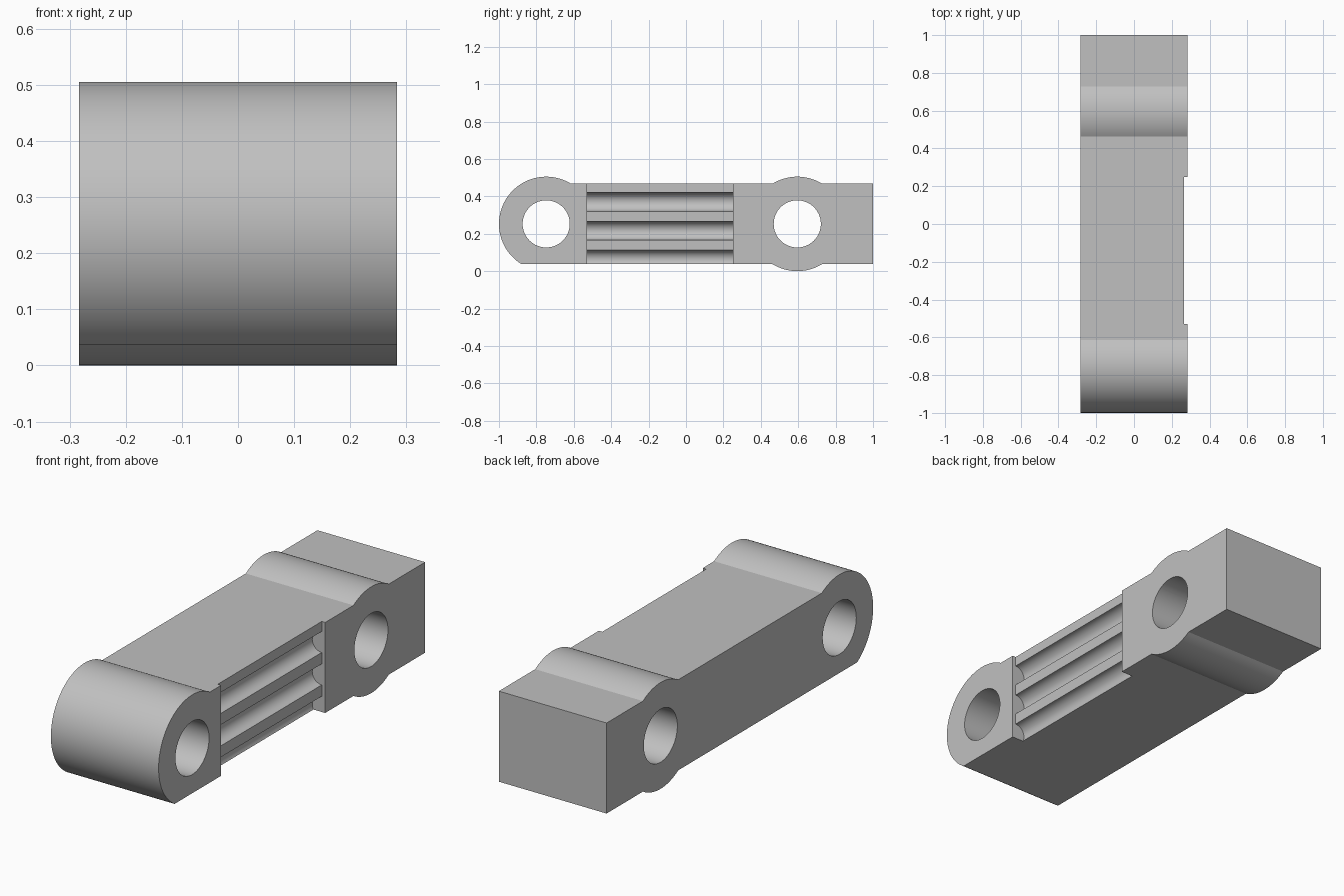
import bpy, bmesh
from math import sin, cos, radians, degrees, asin, sqrt

cube = bpy.data.objects.get("Cube")
if cube:
    bpy.data.objects.remove(cube, do_unlink=True)

HALF_W = 0.283
MID_Z = 0.2525
BOSS_R = 0.2525
HOLE_R = 0.126
FRONT_Y, REAR_Y = -0.7475, 0.595
BAR_H = 0.215          # half height of the flat bar
FACE_X = 0.265         # level of the recessed panel

grey = bpy.data.materials.new("plain grey")
grey.use_nodes = True
colour = (0.53, 0.53, 0.53, 1)
grey.diffuse_color = colour
grey.node_tree.nodes["Principled BSDF"].inputs["Base Color"].default_value = colour


def arc(cu, cv, r, start, end, steps):
    """Points along an arc, angles in degrees."""
    angles = [radians(start + (end - start) * i / steps) for i in range(steps + 1)]
    return [(cu + r * cos(a), cv + r * sin(a)) for a in angles]


def prism(name, points, axis, low, high):
    """Extrude a closed profile along x (profile in y, z) or y (profile in x, z)."""
    place = (lambda u, v, t: (t, u, v)) if axis == "x" else (lambda u, v, t: (u, t, v))
    bm = bmesh.new()
    ends = [[bm.verts.new(place(u, v, t)) for u, v in points] for t in (low, high)]
    bm.faces.new(ends[0])
    bm.faces.new(ends[1])
    n = len(points)
    for i in range(n):
        j = (i + 1) % n
        bm.faces.new((ends[0][i], ends[0][j], ends[1][j], ends[1][i]))
    bmesh.ops.recalc_face_normals(bm, faces=bm.faces)
    mesh = bpy.data.meshes.new(name)
    bm.to_mesh(mesh)
    bm.free()
    obj = bpy.data.objects.new(name, mesh)
    bpy.context.collection.objects.link(obj)
    return obj


def cut(target, cutter):
    """Subtract the cutter and remove it."""
    cutter.hide_render = True
    mod = target.modifiers.new("cut", "BOOLEAN")
    mod.operation = "DIFFERENCE"
    mod.solver = "EXACT"
    mod.object = cutter
    bpy.context.view_layer.objects.active = target
    bpy.ops.object.modifier_apply(modifier=mod.name)
    bpy.data.objects.remove(cutter, do_unlink=True)


# Link body: rounded front end, flat bar, round boss near the square back end
a = degrees(asin(BAR_H / BOSS_R))
outline = arc(FRONT_Y, MID_Z, BOSS_R, a, 360 - (180 - (180 - a)) - 2 * (90 - a), 48)
outline += arc(REAR_Y, MID_Z, BOSS_R, 180 + a, 360 - a, 20)
outline += [(1, MID_Z - BAR_H), (1, MID_Z + BAR_H)]
outline += arc(REAR_Y, MID_Z, BOSS_R, a, 180 - a, 20)
body = prism("link_body", outline, "x", -HALF_W, HALF_W)
body.data.materials.append(grey)

# Pin holes through both bosses
for y in (FRONT_Y, REAR_Y):
    circle = arc(y, MID_Z, HOLE_R, 0, 360, 64)[:-1]
    cut(body, prism("pin_hole_cutter", circle, "x", -0.5, 0.5))

# Recessed left panel with three lengthwise round grooves
panel = [(0.4, -0.1), (0.4, 0.6), (FACE_X, 0.6)]
for z in (0.37, 0.216, 0.062):
    panel += arc(FACE_X, z, 0.05, 90, 270, 20)
panel.append((FACE_X, -0.1))
cut(body, prism("groove_cutter", panel, "y", -0.53, 0.25))

# Smooth curved faces, keep the edges crisp
bpy.ops.object.select_all(action="DESELECT")
body.select_set(True)
bpy.context.view_layer.objects.active = body
bpy.ops.object.shade_smooth_by_angle(angle=radians(26))
